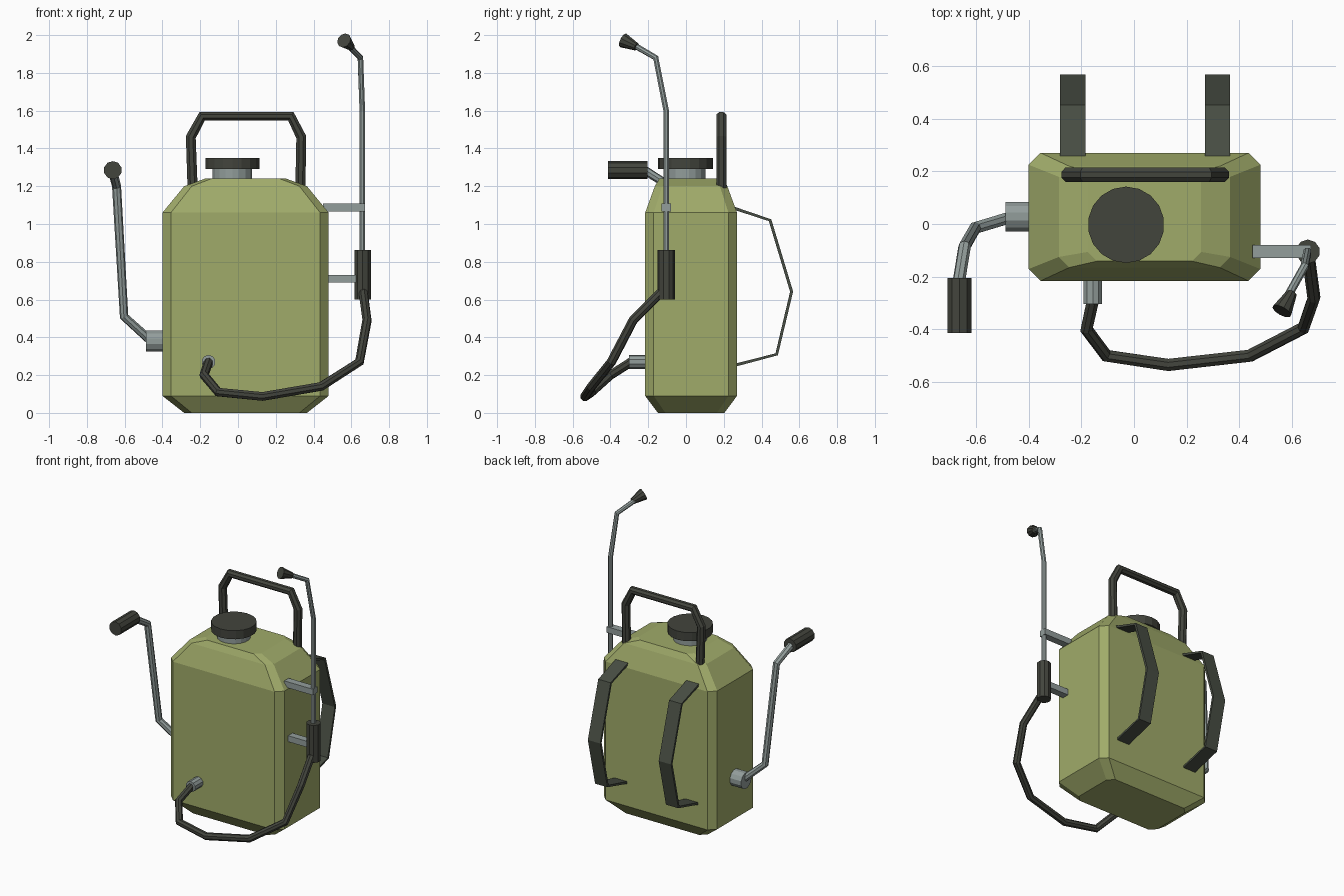
import bpy, bmesh, math
from mathutils import Vector

if "Cube" in bpy.data.objects:
    bpy.data.objects.remove(bpy.data.objects["Cube"])


def material(name, rgb):
    m = bpy.data.materials.new(name)
    m.diffuse_color = (*rgb, 1)
    m.use_nodes = True
    m.node_tree.nodes["Principled BSDF"].inputs["Base Color"].default_value = m.diffuse_color
    return m


OLIVE = material("olive plastic", (0.352, 0.407, 0.144))
RUBBER = material("black rubber", (0.055, 0.058, 0.046))
STRAP = material("strap webbing", (0.064, 0.075, 0.056))
METAL = material("grey metal", (0.29, 0.34, 0.33))


def loft(name, rings, mat):
    """Skin a list of equal-length point rings and cap both ends."""
    bm = bmesh.new()
    loops = [[bm.verts.new(p) for p in ring] for ring in rings]
    n = len(loops[0])
    for a, b in zip(loops, loops[1:]):
        for i in range(n):
            j = (i + 1) % n
            bm.faces.new((a[i], a[j], b[j], b[i]))
    bm.faces.new(loops[0])
    bm.faces.new(loops[-1])
    bmesh.ops.recalc_face_normals(bm, faces=bm.faces)
    mesh = bpy.data.meshes.new(name)
    bm.to_mesh(mesh)
    bm.free()
    mesh.materials.append(mat)
    ob = bpy.data.objects.new(name, mesh)
    bpy.context.collection.objects.link(ob)
    return ob


def tube(name, path, radius, mat, sides=8, end_radius=None):
    """Sweep a regular polygon along a path of points."""
    pts = [Vector(p) for p in path]
    end_radius = radius if end_radius is None else end_radius
    tangents = []
    for i in range(len(pts)):
        t = Vector()
        if i > 0:
            t += (pts[i] - pts[i - 1]).normalized()
        if i < len(pts) - 1:
            t += (pts[i + 1] - pts[i]).normalized()
        tangents.append(t.normalized())
    t0 = tangents[0]
    side = t0.cross(Vector((0, 0, 1)) if abs(t0.z) < 0.9 else Vector((0, 1, 0))).normalized()
    rings = []
    for i, (p, t) in enumerate(zip(pts, tangents)):
        if i:
            side = tangents[i - 1].rotation_difference(t) @ side
        up = t.cross(side)
        r = radius + (end_radius - radius) * i / (len(pts) - 1)
        angles = [2 * math.pi * (k + 0.5) / sides for k in range(sides)]
        rings.append([p + r * (math.cos(a) * side + math.sin(a) * up) for a in angles])
    return loft(name, rings, mat)


def box(name, lo, hi, mat):
    corners = [(0, 0), (1, 0), (1, 1), (0, 1)]
    pick = lambda i, k: (lo, hi)[k][i]
    return loft(name, [[(pick(0, u), pick(1, v), z) for u, v in corners]
                       for z in (lo[2], hi[2])], mat)


# Tank: chamfered rectangular rings stacked upwards
def tank_ring(hx, hy, c, z):
    corner = [(hx, hy - c), (hx - c, hy)]
    pts = corner + [(-x, y) for x, y in reversed(corner)]
    pts += [(-x, -y) for x, y in pts]
    return [(0.04 + x, 0.027 + y, z) for x, y in pts]


loft("tank", [tank_ring(*r) for r in (
    (0.325, 0.176, 0.04, 0.0), (0.44, 0.243, 0.045, 0.09),
    (0.44, 0.243, 0.045, 1.06), (0.325, 0.192, 0.04, 1.2),
    (0.215, 0.168, 0.035, 1.24))], OLIVE)

# Filler neck and cap
tube("filler_neck", [(-0.03, -0.003, 1.2), (-0.03, -0.003, 1.3)], 0.107, METAL, 18)
tube("filler_cap", [(-0.03, -0.003, 1.29), (-0.03, -0.003, 1.35)], 0.145, RUBBER, 18)

# Carry handle
tube("carry_handle", [(x, 0.187, z) for x, z in (
    (-0.24, 1.18), (-0.25, 1.46), (-0.19, 1.57),
    (0.28, 1.57), (0.335, 1.46), (0.33, 1.18))], 0.029, RUBBER)

# Pump lever on the left
tube("pump_pivot", [(-0.487, 0.028, 0.38), (-0.38, 0.028, 0.38)], 0.058, METAL, 12)
tube("pump_lever", [(-0.46, 0.028, 0.38), (-0.603, -0.015, 0.51),
                    (-0.643, -0.085, 1.2), (-0.665, -0.22, 1.285)], 0.024, METAL)
tube("pump_grip", [(-0.663, -0.205, 1.285), (-0.663, -0.413, 1.285)], 0.048, RUBBER, 10)

# Outlet and hose
tube("hose_outlet", [(-0.156, -0.2, 0.27), (-0.156, -0.303, 0.27)], 0.037, METAL, 10)
tube("hose", [(-0.156, -0.29, 0.27), (-0.18, -0.4, 0.2), (-0.105, -0.5, 0.11),
              (0.13, -0.535, 0.087), (0.44, -0.5, 0.14), (0.643, -0.395, 0.27),
              (0.683, -0.28, 0.49), (0.66, -0.11, 0.66)], 0.025, RUBBER)

# Spray lance with grip and nozzle
tube("lance_grip", [(0.66, -0.105, 0.6), (0.66, -0.105, 0.862)], 0.046, RUBBER, 10)
tube("lance", [(0.658, -0.105, 0.85), (0.658, -0.105, 1.6),
               (0.648, -0.16, 1.88), (0.585, -0.272, 1.945)], 0.016, METAL)
tube("nozzle", [(0.599, -0.262, 1.938), (0.561, -0.331, 1.972)], 0.021, RUBBER, 10, 0.04)

# Lance brackets
for label, z in (("upper", 1.087), ("lower", 0.71)):
    box(label + "_bracket", (0.45, -0.13, z - 0.021), (0.672, -0.08, z + 0.021), METAL)

# Shoulder straps: flat bands following a bent profile
profile = [(0.25, 1.085), (0.445, 1.02), (0.559, 0.642), (0.48, 0.31), (0.25, 0.25)]
for label, x in (("left", -0.233), ("right", 0.317)):
    rings = []
    for i, (y, z) in enumerate(profile):
        a = Vector(profile[max(i - 1, 0)])
        b = Vector(profile[min(i + 1, len(profile) - 1)])
        t = (b - a).normalized()
        ny, nz = -t.y * 0.008, t.x * 0.008
        rings.append([(x - 0.048, y + ny, z + nz), (x + 0.048, y + ny, z + nz),
                      (x + 0.048, y - ny, z - nz), (x - 0.048, y - ny, z - nz)])
    loft(label + "_strap", rings, STRAP)
